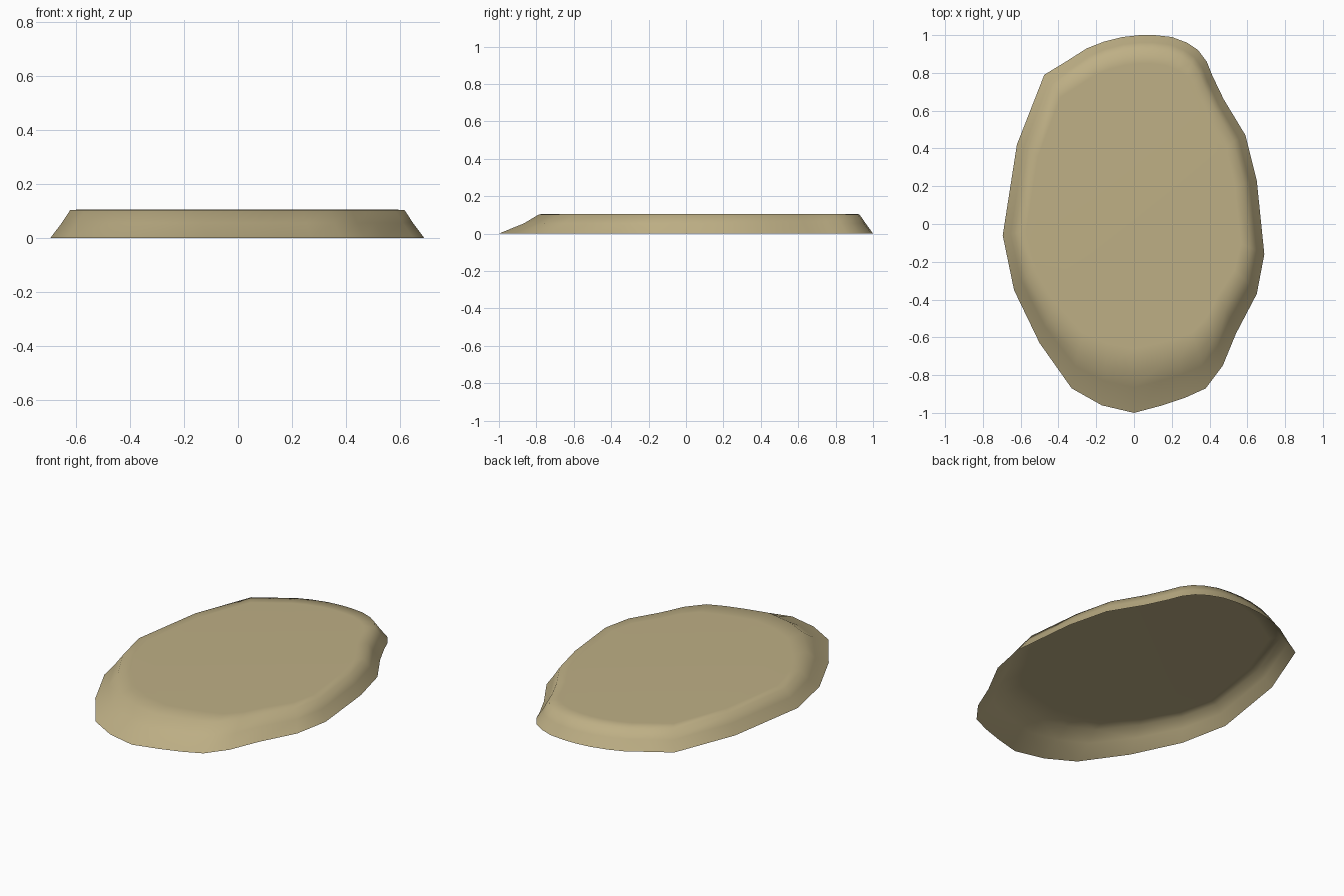
import bpy, bmesh

if "Cube" in bpy.data.objects:
    bpy.data.objects.remove(bpy.data.objects["Cube"])

# Foot outline of the stone, clockwise seen from above
OUTLINE = [
    (0.03, 1.0), (0.11, 1.0), (0.20, 0.99), (0.28, 0.96), (0.34, 0.92),
    (0.385, 0.86), (0.415, 0.785), (0.475, 0.66), (0.59, 0.47), (0.65, 0.23),
    (0.69, -0.16), (0.65, -0.37), (0.54, -0.58), (0.47, -0.75), (0.38, -0.87),
    (0.27, -0.92), (0.15, -0.96), (0.0, -1.0), (-0.17, -0.96), (-0.33, -0.87),
    (-0.50, -0.63), (-0.635, -0.35), (-0.695, -0.06), (-0.62, 0.42),
    (-0.475, 0.79), (-0.36, 0.86), (-0.25, 0.93), (-0.16, 0.965), (-0.06, 0.99),
]
OUTLINE.reverse()  # counter-clockwise, so faces point up and out


def ring(bm, sx, back, front, z):
    """Outline scaled sideways, towards the back and towards the front."""
    return [bm.verts.new((x * sx, y * (back if y > 0 else front), z))
            for x, y in OUTLINE]


# Stone shell: sloping, slightly hollow sides and a flat top, open underneath
bm = bmesh.new()
rings = [
    ring(bm, 1.0, 1.0, 1.0, 0.0),
    ring(bm, 0.94, 0.96, 0.865, 0.055),
    ring(bm, 0.895, 0.927, 0.785, 0.103),
    ring(bm, 0.82, 0.85, 0.66, 0.105),
]
n = len(OUTLINE)
for low, high in zip(rings, rings[1:]):
    for i in range(n):
        j = (i + 1) % n
        bm.faces.new((low[i], low[j], high[j], high[i]))
bm.faces.new(rings[-1])
for f in bm.faces:
    f.smooth = True

mesh = bpy.data.meshes.new("flat_stone")
bm.to_mesh(mesh)
bm.free()
stone = bpy.data.objects.new("flat_stone", mesh)
bpy.context.collection.objects.link(stone)

# Sandy tan colour
tan = bpy.data.materials.new("sandy_tan")
tan.diffuse_color = (0.515, 0.43, 0.235, 1)
tan.use_nodes = True
tan.node_tree.nodes["Principled BSDF"].inputs["Base Color"].default_value = tan.diffuse_color
mesh.materials.append(tan)
